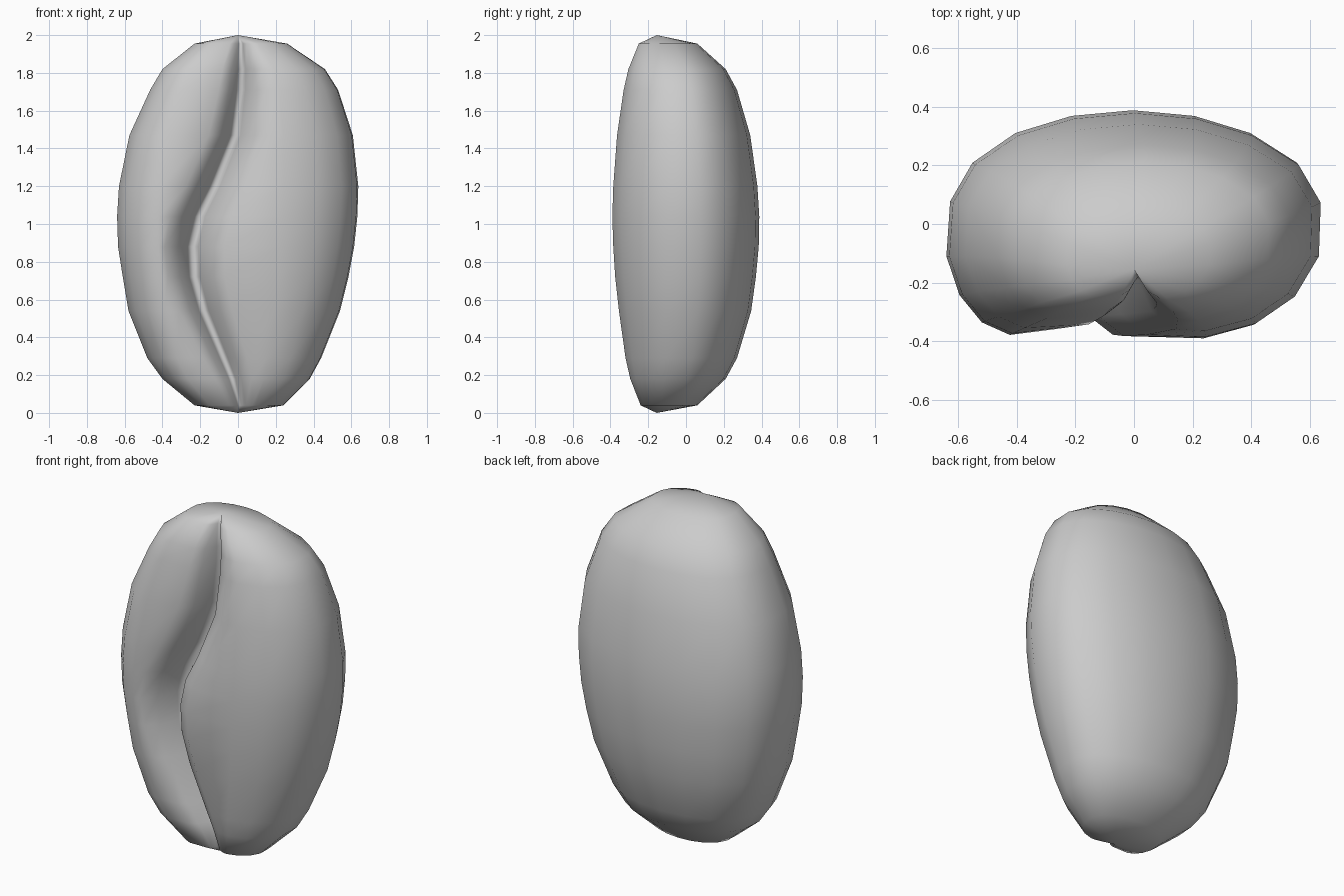
import bpy, bmesh

# Half section: (x, y) on a unit oval, from the front of the right lobe round to the front of the left lobe
OVAL = [(0.38, -1.0), (0.65, -0.88), (0.86, -0.64), (0.99, -0.28), (1.0, 0.2),
        (0.88, 0.54), (0.63, 0.8), (0.33, 0.95), (0, 1.0), (-0.33, 0.95),
        (-0.63, 0.8), (-0.86, 0.54), (-0.98, 0.2), (-1.0, -0.28),
        (-0.93, -0.62), (-0.81, -0.86), (-0.66, -0.97)]
# Crease: (offset from crease line, share of crease depth)
CREASE = [(-0.15, 0.10), (-0.08, 0.34), (-0.03, 0.8), (0, 1.0),
          (0.03, 0.78), (0.08, 0.3), (0.17, 0.03)]
# Levels: z, left x, right x, front y, back y, crease x, crease floor y
LEVELS = [(0.04, -0.23, 0.24, -0.24, 0.06, 0.01, -0.19),
          (0.18, -0.40, 0.38, -0.295, 0.21, -0.03, -0.18),
          (0.29, -0.48, 0.44, -0.32, 0.27, -0.075, -0.17),
          (0.54, -0.58, 0.54, -0.355, 0.345, -0.18, -0.15),
          (0.72, -0.61, 0.585, -0.375, 0.37, -0.23, -0.14),
          (0.88, -0.635, 0.615, -0.385, 0.385, -0.24, -0.13),
          (1.04, -0.64, 0.632, -0.39, 0.388, -0.205, -0.13),
          (1.20, -0.63, 0.637, -0.385, 0.378, -0.125, -0.13),
          (1.47, -0.575, 0.608, -0.365, 0.34, -0.015, -0.14),
          (1.71, -0.465, 0.53, -0.33, 0.27, 0.015, -0.16),
          (1.82, -0.40, 0.46, -0.305, 0.21, 0.02, -0.17),
          (1.955, -0.23, 0.26, -0.25, 0.06, 0.015, -0.18)]

bm = bmesh.new()


def ring(z, xl, xr, yf, yb, gx, gy):
    cx, w = (xl + xr) / 2, (xr - xl) / 2
    cy, d = (yf + yb) / 2, (yb - yf) / 2
    pts = [(cx + w * x, cy + d * y) for x, y in OVAL]
    pts += [(gx + o * w / 0.635, yf + (gy - yf) * t) for o, t in CREASE]
    return [bm.verts.new((x, y, z)) for x, y in pts]


# Bean skin lofted through the levels
rings = [ring(*level) for level in LEVELS]
n = len(rings[0])
for a, b in zip(rings, rings[1:]):
    for i in range(n):
        j = (i + 1) % n
        bm.faces.new((a[i], a[j], b[j], b[i]))

# Closed tips
for loop, z in ((rings[0], 0), (rings[-1], 2)):
    tip = bm.verts.new((0, -0.155, z))
    for i in range(n):
        bm.faces.new((loop[i], loop[(i + 1) % n], tip))

bmesh.ops.recalc_face_normals(bm, faces=bm.faces)
for f in bm.faces:
    f.smooth = True
mesh = bpy.data.meshes.new("bean")
bm.to_mesh(mesh)
bm.free()
bean = bpy.data.objects.new("bean", mesh)
bpy.context.collection.objects.link(bean)
